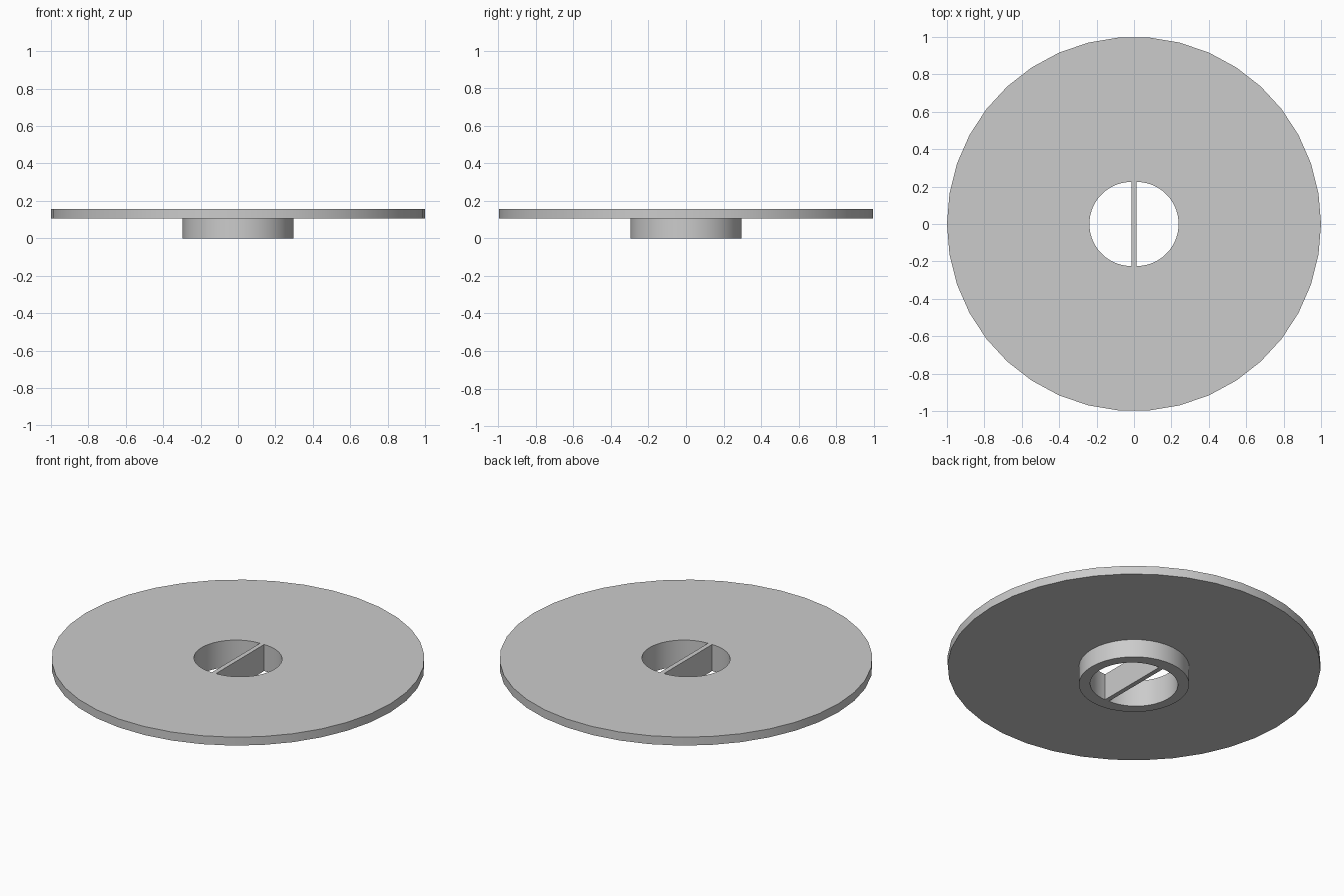
import bpy
import bmesh
from math import pi, cos, sin, radians

SIDES = 38
TOP, DISC_BOTTOM = 0.157, 0.107
DISC_R, HUB_R, HOLE_R = 1.0, 0.296, 0.225
BAR_HALF = 0.0135

cube = bpy.data.objects.get("Cube")
if cube:
    bpy.data.objects.remove(cube, do_unlink=True)

grey = bpy.data.materials.new("light grey")
grey.use_nodes = True
grey.diffuse_color = (0.6, 0.6, 0.6, 1)
grey.node_tree.nodes["Principled BSDF"].inputs["Base Color"].default_value = grey.diffuse_color


def prism(name, outline, z0, z1):
    """Extrude a counter-clockwise outline from z0 up to z1."""
    bm = bmesh.new()
    base = bm.faces.new([bm.verts.new((x, y, z0)) for x, y in outline])
    new = bmesh.ops.extrude_face_region(bm, geom=[base], use_keep_orig=True)["geom"]
    for v in new:
        if isinstance(v, bmesh.types.BMVert):
            v.co.z = z1
    bmesh.ops.recalc_face_normals(bm, faces=bm.faces)
    mesh = bpy.data.meshes.new(name)
    bm.to_mesh(mesh)
    bm.free()
    mesh.materials.append(grey)
    obj = bpy.data.objects.new(name, mesh)
    bpy.context.collection.objects.link(obj)
    return obj


def arc(radius, start, sweep, steps, shift=0.0):
    return [(shift + radius * cos(start + sweep * i / SIDES),
             radius * sin(start + sweep * i / SIDES)) for i in range(steps)]


def combine(target, tool, operation):
    """Apply a boolean and discard the tool."""
    mod = target.modifiers.new(operation.lower(), 'BOOLEAN')
    mod.operation = operation
    mod.solver = 'EXACT'
    mod.object = tool
    bpy.context.view_layer.objects.active = target
    bpy.ops.object.modifier_apply(modifier=mod.name)
    bpy.data.objects.remove(tool, do_unlink=True)


# Wide thin disc with a short hub below it
disc = prism("flanged_disc", arc(DISC_R, 0, 2 * pi, SIDES), DISC_BOTTOM, TOP)
hub = prism("hub", arc(HUB_R, 0, 2 * pi, SIDES), 0, DISC_BOTTOM + 0.02)
combine(disc, hub, 'UNION')

# Two half-round openings, leaving a thin bar across the middle
for side, start in ((1, -pi / 2), (-1, pi / 2)):
    outline = arc(HOLE_R, start, pi, SIDES + 1, side * BAR_HALF)
    cutter = prism("opening_cutter", outline, -0.1, TOP + 0.1)
    cutter.hide_render = True
    combine(disc, cutter, 'DIFFERENCE')

# Smooth rims with sharp corners
bpy.ops.object.select_all(action='DESELECT')
disc.select_set(True)
bpy.context.view_layer.objects.active = disc
bpy.ops.object.shade_smooth_by_angle(angle=radians(30))
